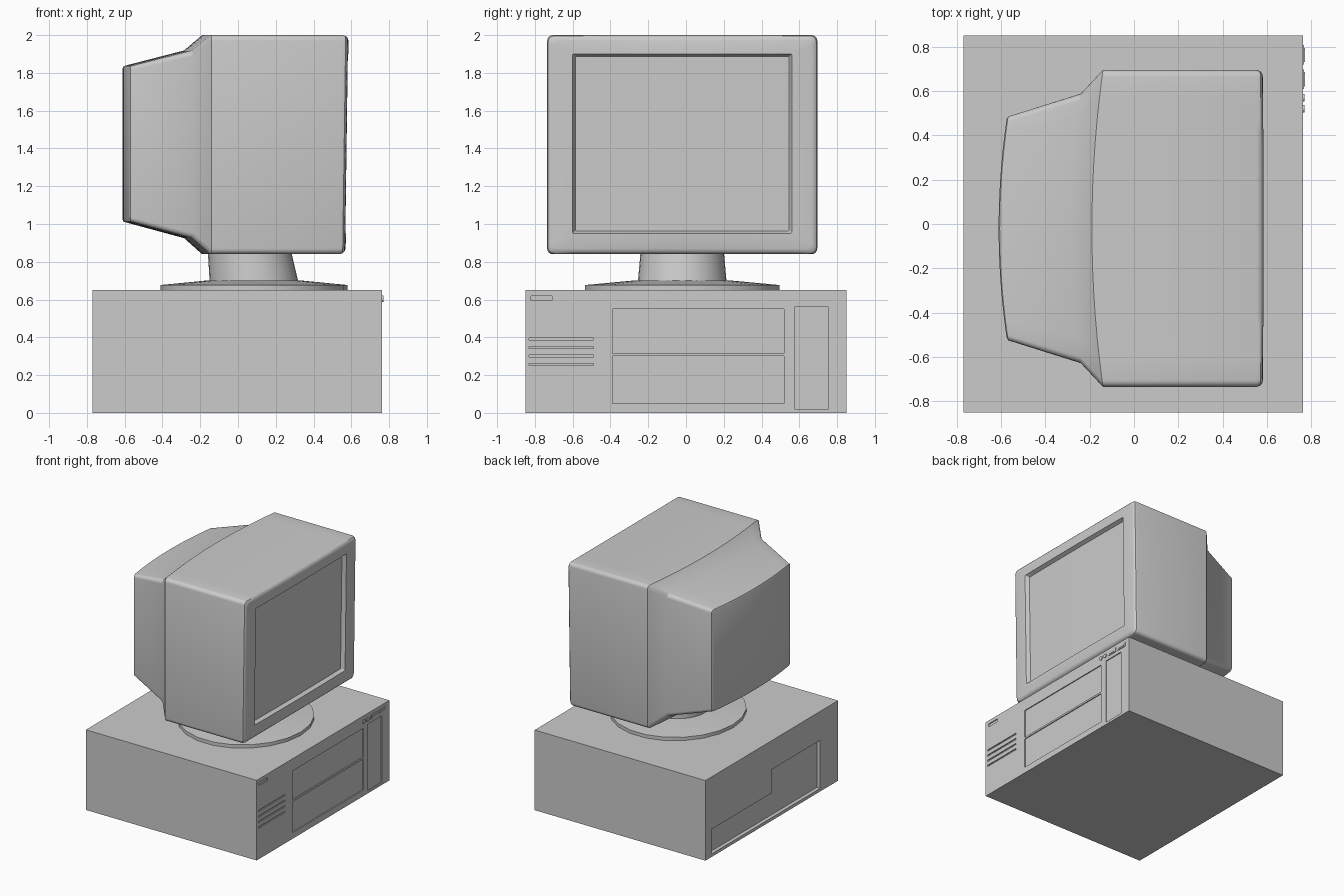
import bpy, bmesh, math

if "Cube" in bpy.data.objects:
    bpy.data.objects.remove(bpy.data.objects["Cube"])

plastic = bpy.data.materials.new("light_grey_plastic")
plastic.diffuse_color = (0.6, 0.6, 0.6, 1)
plastic.use_nodes = True
plastic.node_tree.nodes["Principled BSDF"].inputs["Base Color"].default_value = plastic.diffuse_color


def finish(name, bm, smooth=None):
    bmesh.ops.recalc_face_normals(bm, faces=bm.faces[:])
    me = bpy.data.meshes.new(name)
    bm.to_mesh(me)
    bm.free()
    ob = bpy.data.objects.new(name, me)
    bpy.context.collection.objects.link(ob)
    me.materials.append(plastic)
    bpy.ops.object.select_all(action='DESELECT')
    ob.select_set(True)
    bpy.context.view_layer.objects.active = ob
    if smooth:
        bpy.ops.object.shade_smooth_by_angle(angle=math.radians(smooth))
    return ob


def add_box(bm, x0, x1, y0, y1, z0, z1):
    vs = bmesh.ops.create_cube(bm, size=1)["verts"]
    for v in vs:
        v.co = (x0 + (v.co.x + .5) * (x1 - x0), y0 + (v.co.y + .5) * (y1 - y0),
                z0 + (v.co.z + .5) * (z1 - z0))


def half_ring(hy, hz, r, steps=14, arc=4):
    """Upper half of a rounded rectangle, from +y over the top to -y."""
    right = [(hy - r + r * math.cos(a), hz - r + r * math.sin(a))
             for a in (math.pi / 2 * i / arc for i in range(arc + 1))]
    span = hy - r
    mid = [(span - 2 * span * i / steps, hz) for i in range(1, steps)]
    return right + mid + [(-y, z) for y, z in reversed(right)]


def cylinder_stack(name, rings, sides, smooth):
    """Rings are (centre x, radius x, radius y, z)."""
    bm = bmesh.new()
    loops = [[bm.verts.new((cx + rx * math.cos(2 * math.pi * i / sides),
                            -0.02 + ry * math.sin(2 * math.pi * i / sides), z))
              for i in range(sides)] for cx, rx, ry, z in rings]
    for a, b in zip(loops, loops[1:]):
        for i in range(sides):
            j = (i + 1) % sides
            bm.faces.new((a[i], a[j], b[j], b[i]))
    bm.faces.new(loops[0])
    bm.faces.new(loops[-1])
    return finish(name, bm, smooth)


# Computer case with recessed front bays, vents and rear socket area
bm = bmesh.new()
add_box(bm, -.77, .763, -.85, .85, 0, .65)
case = finish("computer_case", bm)

F, D = .80, .755
recesses = [
    (D, F, -.39, .52, .315, .55),       # upper drive bay
    (D, F, -.39, .52, .05, .30),        # lower drive bay
    (D, F, .575, .755, .02, .56),       # tall side panel
    (D, F, -.82, -.71, .595, .62),      # blank badge
    (-.80, -.74, -.62, 0, .025, .415),  # rear sockets
    (-.80, -.74, -.01, .77, .025, .225),  # rear card slots
] + [(D, F, -.83, -.49, z, z + .012) for z in (.25, .295, .34, .385)]  # vents
for spec in recesses:
    bm = bmesh.new()
    add_box(bm, *spec)
    cutter = finish("recess_cutter", bm)
    cutter.hide_render = True
    mod = case.modifiers.new("recess", 'BOOLEAN')
    mod.operation = 'DIFFERENCE'
    mod.solver = 'EXACT'
    mod.object = cutter
    bpy.context.view_layer.objects.active = case
    bpy.ops.object.modifier_apply(modifier=mod.name)
    bpy.data.objects.remove(cutter)

# Round power buttons
for i, y in enumerate((.52, .57)):
    bm = bmesh.new()
    bmesh.ops.create_cone(bm, cap_ends=True, segments=16, radius1=.017, radius2=.017, depth=.012)
    for v in bm.verts:
        v.co = (.764 + v.co.z, y + v.co.x, .605 + v.co.y)
    finish(f"round_button_{i + 1}", bm)

# Rectangular buttons: outer frame and inner bar
for i, y in enumerate((.653, .763)):
    bm = bmesh.new()
    add_box(bm, .758, .768, y - .044, y + .044, .588, .622)
    add_box(bm, .760, .771, y - .032, y + .032, .597, .607)
    finish(f"bar_button_{i + 1}", bm)

# Monitor stand
cylinder_stack("stand_base", [(.085, .495, .52, .65), (.085, .495, .52, .677),
                              (.085, .26, .27, .70)], 22, 20)
cylinder_stack("stand_neck", [(.085, .235, .235, .69), (.06, .22, .22, .86)], 32, 40)

# Monitor shell, lofted back to front
# (x, half width, half height, centre z, corner radius, bulge along x)
sections = [
    (-.575, .492, .400, 1.424, .02, -.036),
    (-.568, .505, .412, 1.424, .025, -.038),
    (-.24, .608, .497, 1.422, .03, -.045),
    (-.14, .715, .580, 1.420, .03, -.05),
    (.545, .715, .580, 1.420, .03, 0),
    (.562, .710, .575, 1.420, .03, 0),
    (.571, .700, .565, 1.420, .03, .001),
    (.574, .685, .550, 1.420, .03, .003),
    (.575, .580, .475, 1.425, .006, .004),   # bezel opening
    (.545, .565, .462, 1.425, .006, .004),   # screen edge
]
bm = bmesh.new()
loops = []
for x, hy, hz, cz, r, bulge in sections:
    half = half_ring(hy, hz, r)
    ring = half + [(y, -z) for y, z in reversed(half)]
    loops.append([bm.verts.new((x + bulge * (1 - (y / hy) ** 2)
                                + (.008 * z / .58 if x > .5 else 0),
                                y - .02, cz + z)) for y, z in ring])
n = len(loops[0])
for a, b in zip(loops, loops[1:]):
    for i in range(n):
        j = (i + 1) % n
        bm.faces.new((a[i], a[j], b[j], b[i]))
for ring in (loops[0], loops[-1]):           # curved back and screen
    for i in range(n // 2 - 1):
        bm.faces.new((ring[i], ring[i + 1], ring[n - 2 - i], ring[n - 1 - i]))
finish("monitor", bm, 30)
